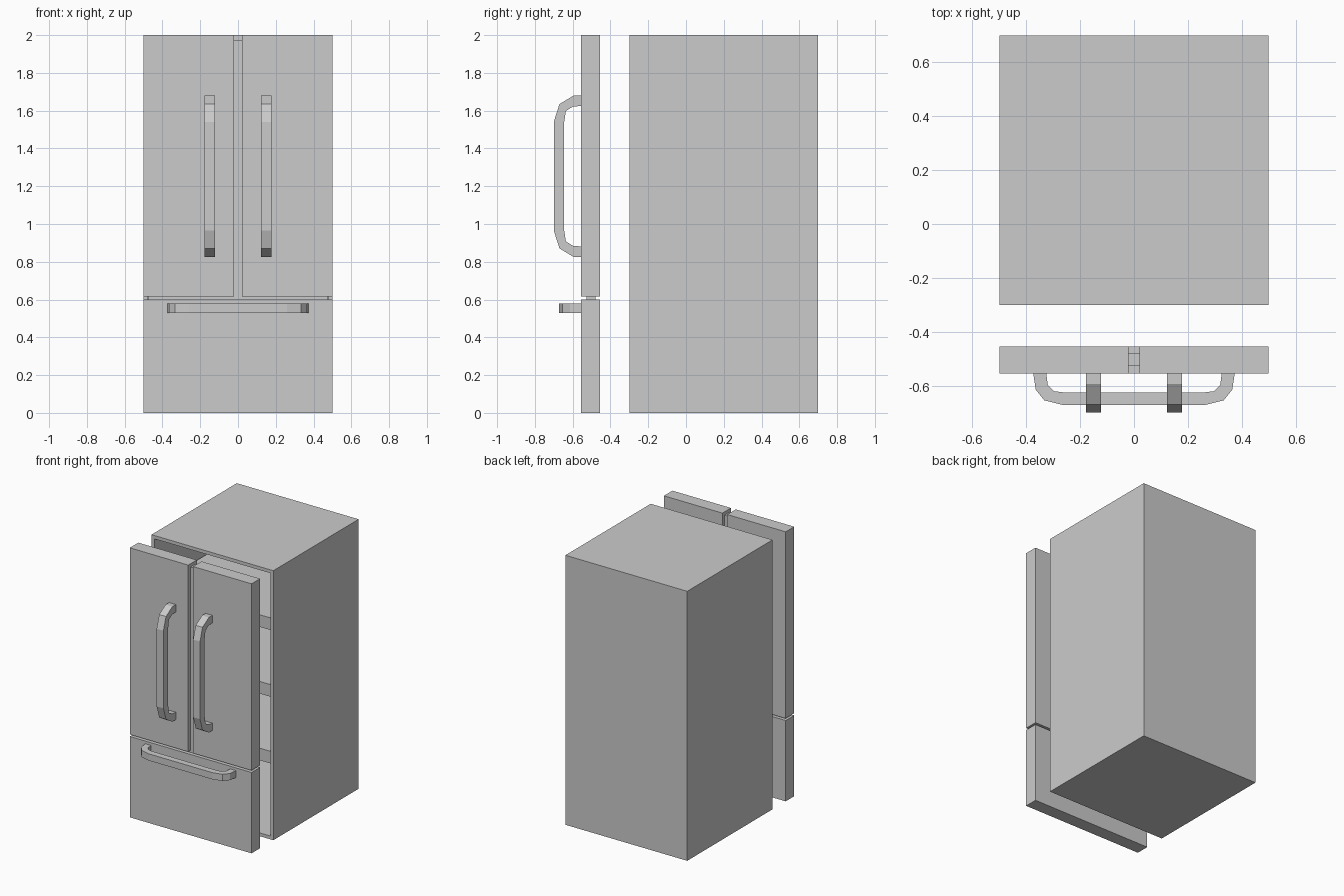
import bpy, bmesh
from mathutils import Vector

if "Cube" in bpy.data.objects:
    bpy.data.objects.remove(bpy.data.objects["Cube"])


def finish(name, bm):
    bmesh.ops.recalc_face_normals(bm, faces=bm.faces[:])
    mesh = bpy.data.meshes.new(name)
    bm.to_mesh(mesh)
    bm.free()
    obj = bpy.data.objects.new(name, mesh)
    bpy.context.collection.objects.link(obj)
    return obj


def box_bm(lo, hi):
    bm = bmesh.new()
    bmesh.ops.create_cube(bm, size=1)
    lo, hi = Vector(lo), Vector(hi)
    for v in bm.verts:
        v.co = (lo + hi) / 2 + Vector(a * b for a, b in zip(v.co, hi - lo))
    return bm


def box(name, lo, hi):
    return finish(name, box_bm(lo, hi))


def handle(name, outer, inner, width, place):
    """Extrude a bracket outline; outer/inner are half outlines (along, y)."""
    outline = outer + [(-a, y) for a, y in reversed(outer)]
    outline += [(-a, y) for a, y in inner] + list(reversed(inner))
    bm = bmesh.new()
    face = bm.faces.new([bm.verts.new(place(a, y, -width / 2)) for a, y in outline])
    top = bmesh.ops.extrude_face_region(bm, geom=[face], use_keep_orig=True)["geom"]
    shift = place(0, 0, width / 2) - place(0, 0, -width / 2)
    bmesh.ops.translate(bm, vec=shift,
                        verts=[g for g in top if isinstance(g, bmesh.types.BMVert)])
    return finish(name, bm)


# Cabinet: a box with its front inset and pushed back into a cavity
WALL = 0.035
bm = box_bm((-0.5, -0.3, 0), (0.5, 0.7, 2))
front = min(bm.faces, key=lambda f: f.calc_center_median().y)
bmesh.ops.inset_region(bm, faces=[front], thickness=WALL)
back = bmesh.ops.extrude_discrete_faces(bm, faces=[front])["faces"][0]
bmesh.ops.translate(bm, vec=(0, 1 - WALL, 0), verts=back.verts[:])
finish("cabinet", bm)

# Shelves
for i, z in enumerate((0.60, 1.095, 1.59)):
    box(f"shelf_{i + 1}", (-0.5 + WALL, -0.285, z - 0.045), (0.5 - WALL, 0.7 - WALL, z + 0.045))

# Doors, drawer front and the recessed panel behind their gaps
Y0, Y1 = -0.555, -0.455
box("drawer_front", (-0.5, Y0, 0), (0.5, Y1, 0.6))
box("door_left", (-0.5, Y0, 0.615), (-0.02, Y1, 2))
box("door_right", (0.02, Y0, 0.615), (0.5, Y1, 2))
box("inner_panel", (-0.475, -0.528, 0.025), (0.475, -0.48, 1.975))

# Upright door handles
outer = [(0.427, Y0), (0.427, -0.595), (0.382, -0.67), (0.288, -0.7)]
inner = [(0.372, Y0), (0.368, -0.6), (0.345, -0.636), (0.28, -0.646)]
for side, x in (("left", -0.15), ("right", 0.15)):
    handle(f"door_handle_{side}", outer, inner, 0.056,
           lambda a, y, w, x=x: Vector((x + w, y, 1.253 + a)))

# Drawer handle
outer = [(0.374, Y0), (0.365, -0.615), (0.333, -0.655), (0.26, -0.673)]
inner = [(0.326, Y0), (0.32, -0.598), (0.297, -0.621), (0.255, -0.626)]
handle("drawer_handle", outer, inner, 0.05, lambda a, y, w: Vector((a, y, 0.555 + w)))
